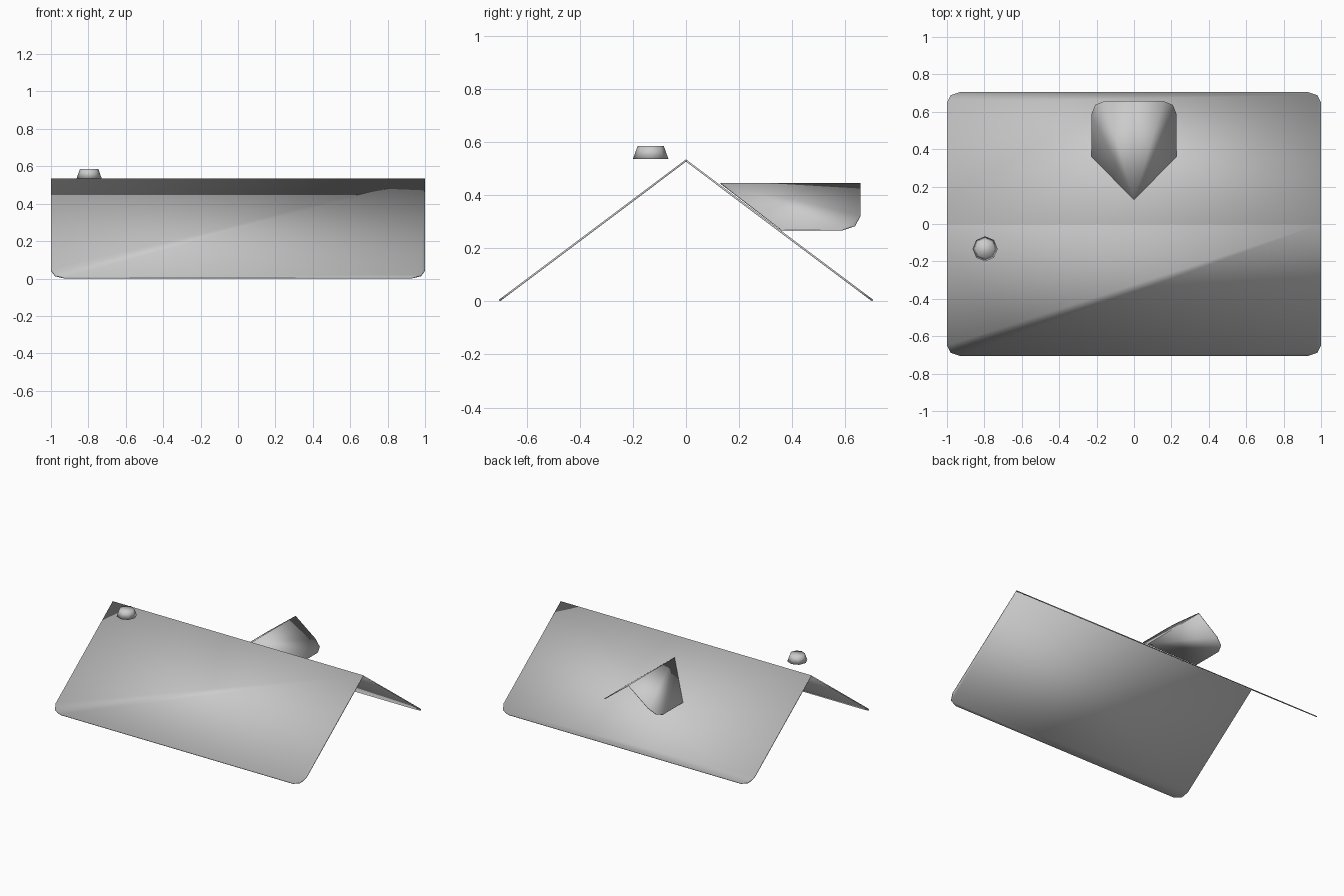
import bpy, bmesh
from math import sin, cos, pi
from mathutils import Vector

if "Cube" in bpy.data.objects:
    bpy.data.objects.remove(bpy.data.objects["Cube"], do_unlink=True)

GREY = (0.6, 0.6, 0.6, 1.0)
mat = bpy.data.materials.new("plain_grey")
mat.use_nodes = True
mat.diffuse_color = GREY
mat.node_tree.nodes["Principled BSDF"].inputs["Base Color"].default_value = GREY


def finish(name, bm):
    """Turn a bmesh into a fully smooth object with the shared material."""
    bmesh.ops.recalc_face_normals(bm, faces=bm.faces)
    for f in bm.faces:
        f.smooth = True
    me = bpy.data.meshes.new(name)
    bm.to_mesh(me)
    bm.free()
    me.materials.append(mat)
    ob = bpy.data.objects.new(name, me)
    bpy.context.collection.objects.link(ob)
    return ob


def rounded(u, v, ru, rv):
    """Two-segment rounded corner at (u, v), running from the u side to the v side."""
    su = 1 if u > 0 else -1
    return [(u - su * ru * (1 - cos(a)), v - rv * (1 - sin(a)))
            for a in (0, pi / 4, pi / 2)]


def panel(name, points, thickness):
    """Thin slab: a flat outline thickened downwards."""
    bm = bmesh.new()
    face = bm.faces.new([bm.verts.new(p) for p in points])
    face.normal_update()
    down = face.normal * (-thickness if face.normal.z > 0 else thickness)
    ext = bmesh.ops.extrude_face_region(bm, geom=[face], use_keep_orig=True)
    verts = [e for e in ext["geom"] if isinstance(e, bmesh.types.BMVert)]
    bmesh.ops.translate(bm, verts=verts, vec=down)
    return finish(name, bm)


# Main roof: two slopes with rounded eave corners
RIDGE, EAVE, HALF = 0.535, 0.705, 1.0
slope = (RIDGE - 0.006) / EAVE
outline = ([(-HALF, 0), (HALF, 0)] + rounded(HALF, EAVE, 0.07, 0.055)
           + rounded(-HALF, EAVE, 0.07, 0.055)[::-1])
for side, s in (("front", -1), ("back", 1)):
    panel("roof_slope_" + side,
          [Vector((x, s * d, RIDGE - slope * d)) for x, d in outline], 0.007)

# Dormer roof: two slopes cut to meet the back of the main roof
D_RIDGE, D_HALF, D_END = 0.446, 0.228, 0.657
d_slope = (D_RIDGE - 0.27) / D_HALF
outline = [(0, D_END), (0, 0.13), (D_HALF, 0.36)] + rounded(D_HALF, D_END, 0.07, 0.07)
for side, s in (("left", 1), ("right", -1)):
    panel("dormer_slope_" + side,
          [Vector((s * d, y, D_RIDGE - d_slope * d)) for d, y in outline], 0.004)

# Small eight-sided vent cap
bm = bmesh.new()
bmesh.ops.create_cone(bm, cap_ends=True, segments=8, radius1=0.067,
                      radius2=0.049, depth=0.05)
cap = finish("vent_cap", bm)
cap.location = (-0.796, -0.133, 0.561)
